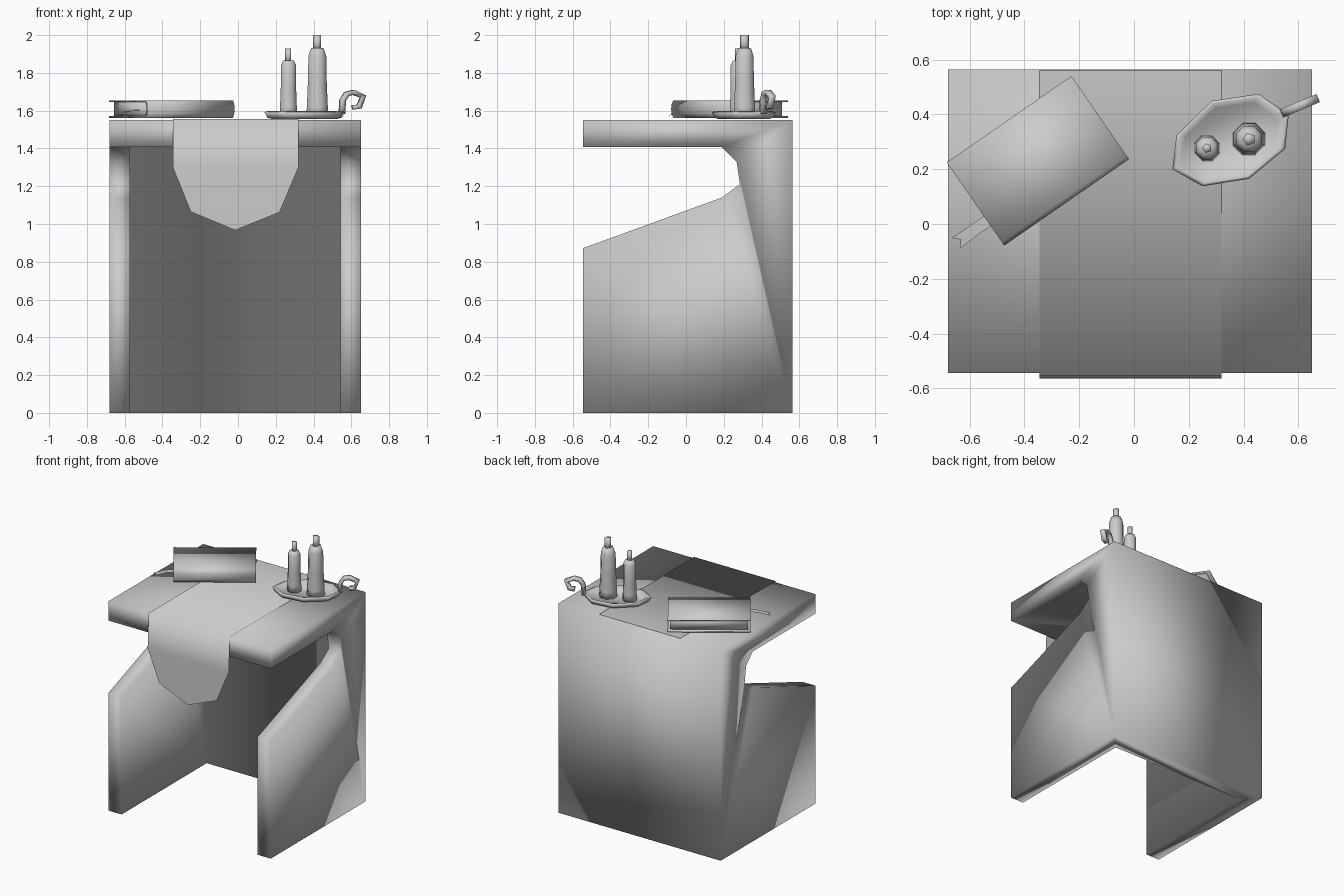
import bpy, bmesh, math
from mathutils import Matrix, Vector

if "Cube" in bpy.data.objects:
    bpy.data.objects.remove(bpy.data.objects["Cube"])


def finish(name, bm, matrix=None, recalc=True):
    """Turn a bmesh into a fully smooth-shaded object."""
    if recalc:
        bmesh.ops.recalc_face_normals(bm, faces=bm.faces)
    for f in bm.faces:
        f.smooth = True
    me = bpy.data.meshes.new(name)
    bm.to_mesh(me)
    bm.free()
    ob = bpy.data.objects.new(name, me)
    bpy.context.collection.objects.link(ob)
    if matrix:
        ob.matrix_world = matrix
    return ob


def prism(name, pts, x0, x1, matrix=None):
    """Extrude a (y, z) outline along x."""
    bm = bmesh.new()
    face = bm.faces.new([bm.verts.new((x0, y, z)) for y, z in pts])
    new = bmesh.ops.extrude_face_region(bm, geom=[face])['geom']
    bmesh.ops.translate(bm, vec=(x1 - x0, 0, 0),
                        verts=[g for g in new if isinstance(g, bmesh.types.BMVert)])
    return finish(name, bm, matrix)


def loft(name, rings):
    """Skin closed rings of equal length, capping both ends."""
    bm = bmesh.new()
    loops = [[bm.verts.new(p) for p in r] for r in rings]
    n = len(loops[0])
    for a, b in zip(loops, loops[1:]):
        for i in range(n):
            j = (i + 1) % n
            bm.faces.new((a[i], a[j], b[j], b[i]))
    bm.faces.new(loops[0])
    bm.faces.new(loops[-1])
    return finish(name, bm)


# Table: one welded shell. Outline of the sides with the arm gap under the top
side = [(-.545, 0), (-.545, .872), (.19, 1.14), (.285, 1.21), (.268, 1.33),
        (.19, 1.407), (-.545, 1.407), (-.545, 1.55), (.565, 1.55), (.565, 0)]
wall = [(.45, 1.407), (.45, 0)]                       # inner face of the back panel
bm = bmesh.new()
out_l, out_r = [[bm.verts.new((x, y, z)) for y, z in side] for x in (-.68, .65)]
in_l, in_r = [[bm.verts.new((x, y, z)) for y, z in side[:6] + wall] for x in (-.572, .542)]
for o, i in ((out_l, in_l), (out_r, in_r)):
    bm.faces.new(o)                                   # outer side
    bm.faces.new(i)                                   # inner side
    for a in range(5):                                # panel edge
        bm.faces.new((o[a], o[a + 1], i[a + 1], i[a]))
for a in (6, 7, 8):                                   # front edge, top, back
    bm.faces.new((out_l[a], out_l[a + 1], out_r[a + 1], out_r[a]))
bm.faces.new((in_l[6], in_l[7], in_r[7], in_r[6]))    # inner back wall
bm.faces.new((out_l[6], out_r[6], out_r[5], in_r[5], in_r[6], in_l[6], in_l[5], out_l[5]))
bm.faces.new((out_l[0], in_l[0], in_l[7], in_r[7], in_r[0], out_r[0], out_r[9], out_l[9]))
finish("table", bm)

# Runner cloth: a flat sheet with a pointed front drop
bm = bmesh.new()
back = [bm.verts.new((x, .56, 1.555)) for x in (.32, -.345)]
edge = [bm.verts.new((x, -.553, 1.555)) for x in (-.345, .32)]
drop = [bm.verts.new((x, -.564, z)) for x, z in
        ((-.345, 1.30), (-.25, 1.065), (-.015, .967), (.22, 1.062), (.32, 1.30))]
bm.faces.new(back + edge)
bm.faces.new((edge[1], edge[0], drop[0], drop[4]))
bm.faces.new(drop)
finish("runner_cloth", bm, recalc=False)

# Book: wrapped cover with a rounded spine, pages and a forked ribbon
book = Matrix.Translation((-.352, .232, 0)) @ Matrix.Rotation(math.radians(34.7), 4, 'Z')
cover = [(.183, 1.562), (-.172, 1.562), (-.183, 1.585), (-.186, 1.609), (-.183, 1.633),
         (-.172, 1.655), (.183, 1.655), (.183, 1.646), (-.162, 1.646), (-.172, 1.609),
         (-.162, 1.571), (.183, 1.571)]
prism("book_cover", cover, -.277, .277, book)
prism("book_pages", [(-.165, 1.571), (.155, 1.571), (.155, 1.646), (-.165, 1.646), (-.172, 1.609)],
      -.262, .262, book)
bm = bmesh.new()
ribbon = [(-.24, -.055, 1.605), (-.33, -.055, 1.598), (-.418, -.055, 1.575), (-.395, -.078, 1.58),
          (-.418, -.103, 1.575), (-.33, -.099, 1.598), (-.24, -.099, 1.605)]
v = [bm.verts.new(p) for p in ribbon]
bm.faces.new((v[0], v[1], v[5], v[6]))
bm.faces.new(v[1:6])
finish("book_ribbon", bm, book, recalc=False)

# Candle tray: skewed octagon with a raised rim
outline = [(.14, .20), (.155, .325), (.285, .45), (.455, .475),
           (.565, .40), (.552, .275), (.42, .165), (.25, .138)]
cx, cy = .353, .304
loft("candle_tray", [[(cx + (x - cx) * s, cy + (y - cy) * s, z) for x, y in outline]
                     for s, z in ((.80, 1.556), (.93, 1.563), (1, 1.592), (.93, 1.597), (.82, 1.572))])


def candle(name, x, y, profile, sides=8):
    loft(name, [[(x + r * math.cos(math.tau * (i + .5) / sides),
                  y + r * math.sin(math.tau * (i + .5) / sides), z) for i in range(sides)]
                for r, z in profile])


# Candles and wicks
candle("small_candle", .267, .277, [(.050, 1.57), (.048, 1.62), (.044, 1.72), (.044, 1.84), (.030, 1.866)])
candle("small_wick", .267, .277, [(.018, 1.85), (.018, 1.93)], 5)
candle("large_candle", .42, .31, [(.063, 1.57), (.060, 1.62), (.054, 1.75), (.051, 1.89), (.036, 1.932)])
candle("large_wick", .42, .31, [(.024, 1.915), (.024, 2.0)], 5)

# Curled tray handle: square section swept along a hooked path
path = [(.550, 1.583), (.554, 1.655), (.575, 1.688), (.61, 1.697), (.662, 1.675), (.641, 1.622), (.608, 1.618)]
across = Vector((-.39, .92, 0)) * .016
pts = [Vector((x, .405 + (x - .542) * .42, z)) for x, z in path]
rings = []
for i, p in enumerate(pts):
    t = (pts[min(i + 1, len(pts) - 1)] - pts[max(i - 1, 0)]).normalized()
    n = across.normalized().cross(t).normalized() * .013
    rings.append([p + across + n, p - across + n, p - across - n, p + across - n])
loft("tray_handle", rings)
